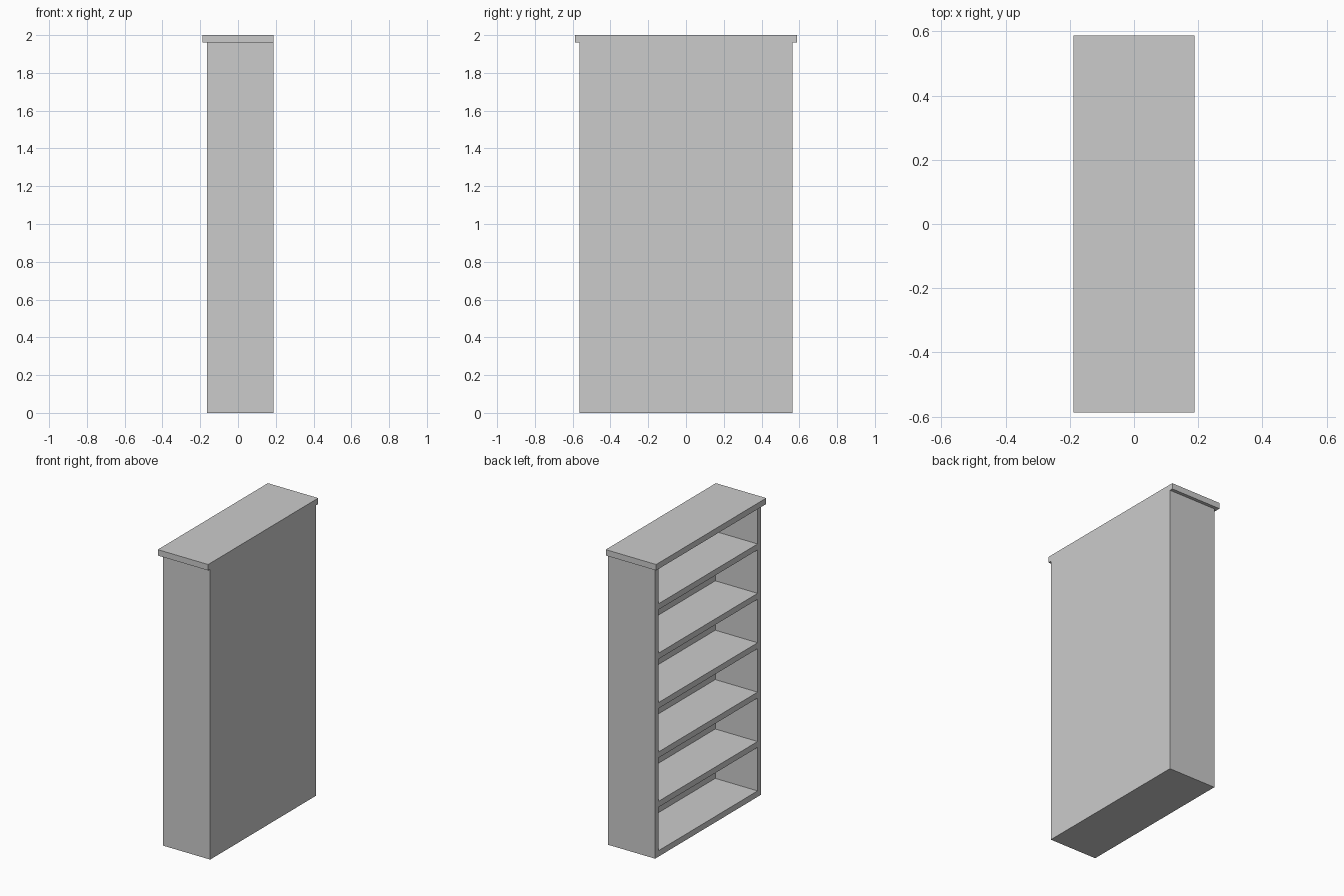
import bpy

if "Cube" in bpy.data.objects:
    bpy.data.objects.remove(bpy.data.objects["Cube"])

# Overall dimensions: back at +x, open side at -x
X_OPEN, X_BACK = -0.165, 0.188
HALF_W = 0.565
BOARD = 0.04
SIDE = 0.037
HEIGHT = 2.0
OVERHANG = 0.022
BAYS = 6


def board(name, x0, x1, y0, y1, z0, z1):
    """Axis-aligned board between two corners."""
    bpy.ops.mesh.primitive_cube_add(
        size=1, location=((x0 + x1) / 2, (y0 + y1) / 2, (z0 + z1) / 2))
    ob = bpy.context.object
    ob.name = name
    ob.scale = (x1 - x0, y1 - y0, z1 - z0)
    bpy.ops.object.transform_apply(location=False, rotation=False, scale=True)
    return ob


inner = HALF_W - SIDE
under_top = HEIGHT - BOARD
x_panel = X_BACK - SIDE

# Side panels
board("side_panel_near", X_OPEN, X_BACK, -HALF_W, -inner, 0, under_top)
board("side_panel_far", X_OPEN, X_BACK, inner, HALF_W, 0, under_top)

# Back panel, set between the sides
board("back_panel", x_panel, X_BACK, -inner, inner, 0, under_top)

# Bottom board and evenly spaced shelves
for i in range(BAYS):
    z = i * HEIGHT / BAYS
    board("bottom_board" if i == 0 else f"shelf_{i}",
          X_OPEN, x_panel, -inner, inner, z, z + BOARD)

# Top board, overhanging the open side and both ends
board("top_board", X_OPEN - OVERHANG - 0.001, X_BACK,
      -HALF_W - OVERHANG, HALF_W + OVERHANG, under_top, HEIGHT)
